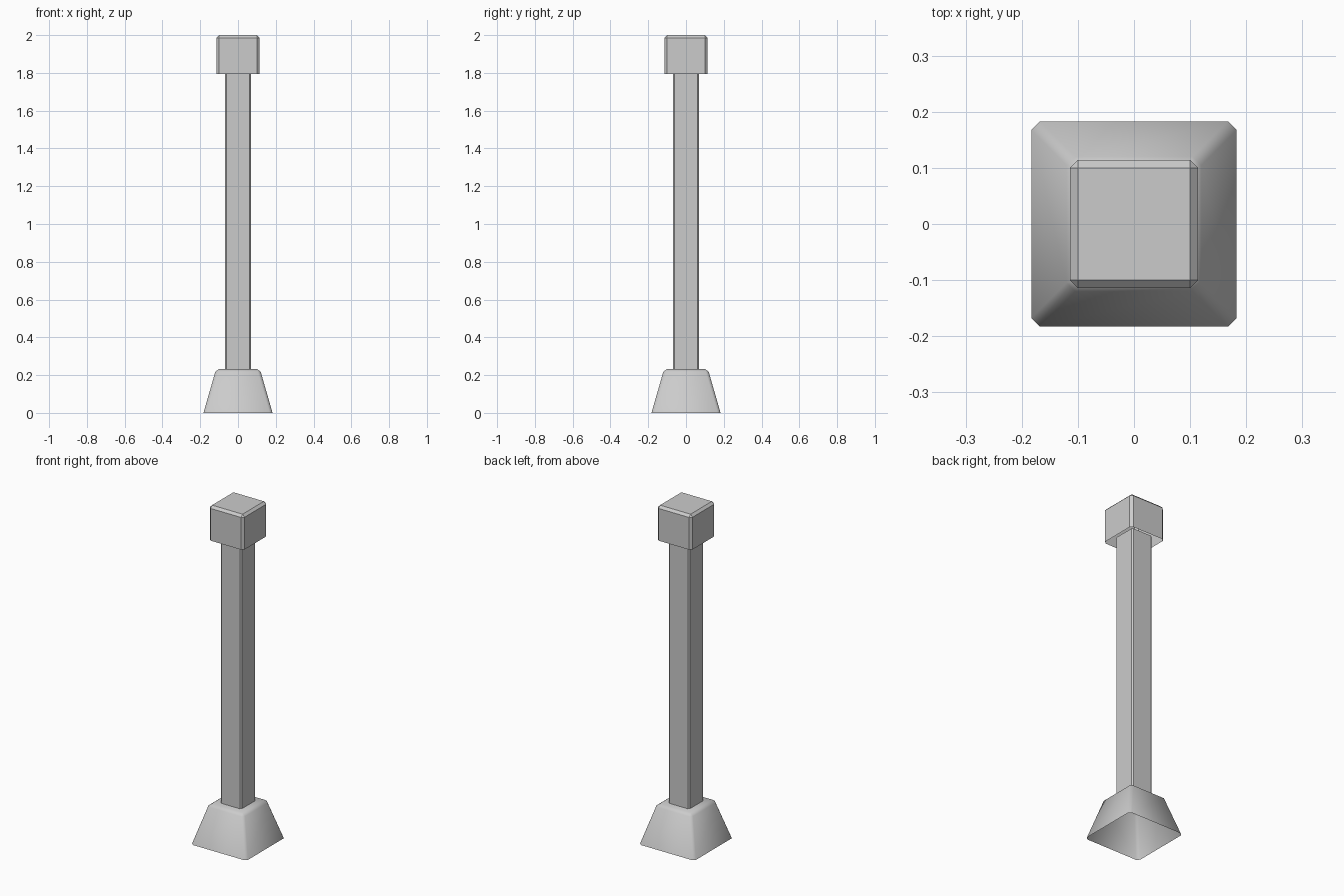
import bpy, bmesh

if "Cube" in bpy.data.objects:
    bpy.data.objects.remove(bpy.data.objects["Cube"])


def post_part(name, z0, z1, half0, half1, chamfer, top=True, smooth=False):
    """Square tapered shell, open at the bottom, with chamfered edges."""
    bm = bmesh.new()
    rings = []
    for z, h in ((z0, half0), (z1, half1)):
        rings.append([bm.verts.new((sx * h, sy * h, z))
                      for sx, sy in ((-1, -1), (1, -1), (1, 1), (-1, 1))])
    low, high = rings
    for i in range(4):
        j = (i + 1) % 4
        bm.faces.new((low[i], low[j], high[j], high[i]))
    if top:
        bm.faces.new(high)
    # chamfer every edge except the open rims
    edges = [e for e in bm.edges if not e.is_boundary]
    bmesh.ops.bevel(bm, geom=edges, offset=chamfer, offset_type='OFFSET',
                    segments=1, profile=0.5, affect='EDGES')
    bmesh.ops.recalc_face_normals(bm, faces=bm.faces)
    for f in bm.faces:
        f.smooth = smooth
    mesh = bpy.data.meshes.new(name)
    bm.to_mesh(mesh)
    bm.free()
    obj = bpy.data.objects.new(name, mesh)
    bpy.context.collection.objects.link(obj)
    return obj


# Flared foot, softly shaded
post_part("base", 0.0, 0.232, 0.183, 0.116, 0.015, smooth=True)
# Long square shaft, ends hidden inside the foot and the cap
post_part("shaft", 0.22, 1.82, 0.069, 0.069, 0.009, top=False)
# Square cap
post_part("cap", 1.795, 2.0, 0.114, 0.114, 0.014)
